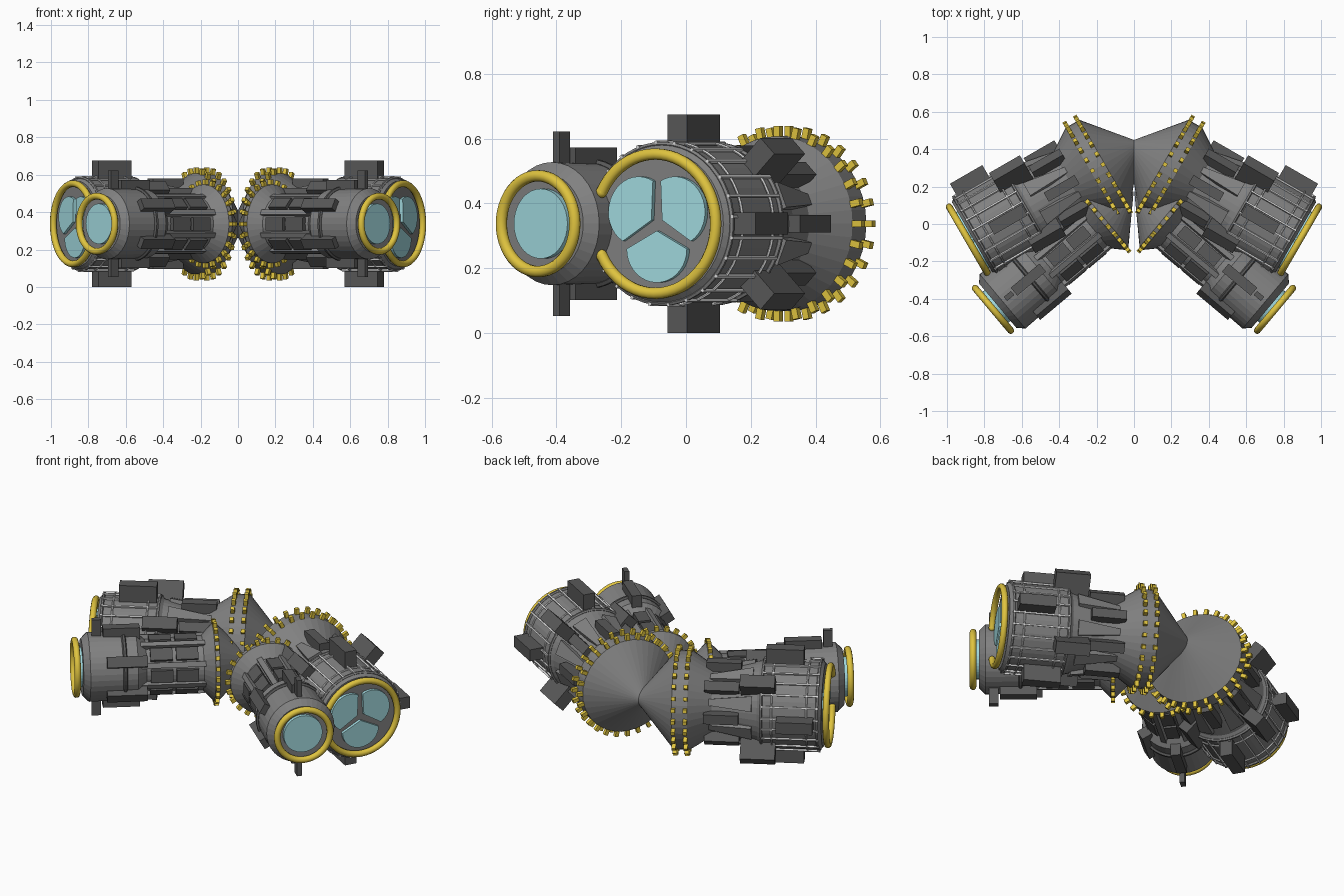
import bpy, bmesh, math
from mathutils import Matrix, Vector

if "Cube" in bpy.data.objects:
    bpy.data.objects.remove(bpy.data.objects["Cube"])

ZC = 0.3375  # height of every engine axis


def material(name, rgb):
    m = bpy.data.materials.new(name)
    m.diffuse_color = (*rgb, 1)
    m.use_nodes = True
    m.node_tree.nodes["Principled BSDF"].inputs["Base Color"].default_value = m.diffuse_color
    return m


GREY = material("hull grey", (0.22, 0.22, 0.22))
DARK = material("dark grey", (0.10, 0.10, 0.10))
PALE = material("pale pipe grey", (0.70, 0.70, 0.70))
YELLOW = material("yellow", (0.74, 0.55, 0.05))
GLASS = material("pale cyan glass", (0.36, 0.70, 0.74))


def frame(x, y, deg):
    """Local x runs outward along the engine, y is sideways, z is up."""
    return Matrix.Translation((x, y, ZC)) @ Matrix.Rotation(math.radians(deg), 4, 'Z')


BIG = frame(0.166, 0.318, -30)
SMALL = frame(0.174, 0.030, -40)


def finish(bm, name, mat, M, smooth=False):
    """Place the part on the right side, mirror it to the left, make an object."""
    bmesh.ops.recalc_face_normals(bm, faces=bm.faces)
    bm.transform(M)
    geo = bmesh.ops.duplicate(bm, geom=bm.verts[:] + bm.edges[:] + bm.faces[:])["geom"]
    for v in [g for g in geo if isinstance(g, bmesh.types.BMVert)]:
        v.co.x = -v.co.x
    bmesh.ops.reverse_faces(bm, faces=[g for g in geo if isinstance(g, bmesh.types.BMFace)])
    for f in bm.faces:
        f.smooth = smooth
    me = bpy.data.meshes.new(name)
    bm.to_mesh(me)
    bm.free()
    me.materials.append(mat)
    bpy.context.collection.objects.link(bpy.data.objects.new(name, me))


def lathe(bm, prof, n=40, a0=0.0, a1=360.0, closed=False):
    """Spin a (t, r) profile around the engine axis."""
    full = abs(a1 - a0 - 360) < 1e-6
    rows = []
    for i in range(n if full else n + 1):
        a = math.radians(a0 + (a1 - a0) * i / n)
        rows.append([bm.verts.new((t, r * math.cos(a), r * math.sin(a))) for t, r in prof])
    m = len(prof)
    for i in range(n):
        p, q = rows[i], rows[(i + 1) % len(rows)]
        for j in range(m if closed else m - 1):
            k = (j + 1) % m
            bm.faces.new((p[j], p[k], q[k], q[j]))
    bmesh.ops.remove_doubles(bm, verts=bm.verts, dist=1e-5)


def torus(bm, t, R, r, n=48, a0=0.0, a1=360.0, sides=10):
    prof = [(t + r * math.cos(2 * math.pi * i / sides), R + r * math.sin(2 * math.pi * i / sides))
            for i in range(sides)]
    lathe(bm, prof, n, a0, a1, True)


def block(bm, a, t0, t1, r0, r1, w, tip=1.0):
    """Box standing on the hull at angle a; tip < 1 narrows its inner end."""
    vs = bmesh.ops.create_cube(bm, size=1)["verts"]
    for v in vs:
        s = tip if v.co.x < 0 else 1.0
        v.co = Vector((t0 + (t1 - t0) * (v.co.x + .5),
                       r0 + (r1 - r0) * (v.co.y + .5) * s, v.co.z * w * s))
    bmesh.ops.rotate(bm, verts=vs, cent=(0, 0, 0), matrix=Matrix.Rotation(math.radians(a), 3, 'X'))


def blocks(name, mat, M, specs):
    bm = bmesh.new()
    for s in specs:
        block(bm, *s)
    finish(bm, name, mat, M)


def lathed(name, mat, M, prof, n=40):
    bm = bmesh.new()
    lathe(bm, prof, n)
    finish(bm, name, mat, M)


# ---- large rear engines ----
lathed("large_engine_hull", GREY, BIG,
       [(-.235, 0), (-.01, .27), (.075, .27), (.20, .188), (.30, .188), (.45, .230),
        (.465, .243), (.785, .243), (.80, .228), (.80, 0)])
blocks("large_gear_teeth", YELLOW, BIG,
       [(i * 360 / 28, t - .011, t + .011, .255, .302, .021) for t in (0, .065) for i in range(28)])
blocks("large_neck_fins", DARK, BIG, [(i * 45, .16, .35, .17, .242, .055) for i in range(8)])
blocks("large_neck_spikes", GREY, BIG,
       [(22.5 + i * 45, .12, .42, .17, .235, .085, .25) for i in range(8)])
blocks("large_body_boxes", DARK, BIG,
       [(a, .485, .69, .22, .3375, .068) for a in (90, 270)]
       + [(a, .36, .55, .19, .34, .07) for a in (45, 315)]
       + [(0, .56, .76, .22, .32, .068)]
       + [(a, .36, .55, .19, .29, .07) for a in (135, 225)])

# pipes and hoops round the large body
bm = bmesh.new()
for i in range(24):
    block(bm, i * 15 + 5, .475, .785, .247, .257, .009)
for t in (.53, .72):
    torus(bm, t, .251, .005, sides=6)
finish(bm, "large_body_pipes", PALE, BIG)
bm = bmesh.new()
for t in (.472, .778):
    torus(bm, t, .245, .009, sides=6)
finish(bm, "large_body_hoops", GREY, BIG)

# three window panes on the end face
bm = bmesh.new()
for c in (30, 150, 270):
    pts = [(0.022, c)] + [(.182 * math.cos(math.radians(a * .8)), c + a) for a in range(-54, 55, 6)]
    f = bm.faces.new([bm.verts.new((.799, r * math.cos(math.radians(a)), r * math.sin(math.radians(a))))
                      for r, a in pts])
    ext = bmesh.ops.extrude_face_region(bm, geom=[f])["geom"]
    for v in [g for g in ext if isinstance(g, bmesh.types.BMVert)]:
        v.co.x += .018
finish(bm, "large_window_panes", GLASS, BIG)

# open yellow ring with rounded ends
bm = bmesh.new()
torus(bm, .825, .215, .018, a0=-153, a1=153)
for a in (-153, 153):
    p = (.825, .215 * math.cos(math.radians(a)), .215 * math.sin(math.radians(a)))
    bmesh.ops.create_uvsphere(bm, u_segments=10, v_segments=8, radius=.018,
                              matrix=Matrix.Translation(p))
finish(bm, "large_yellow_ring", YELLOW, BIG, True)

# ---- small front engines ----
lathed("small_engine_hull", GREY, SMALL,
       [(-.225, 0), (-.012, .21), (.012, .21), (.07, .15), (.38, .14), (.43, .185),
        (.69, .19), (.725, .155), (.725, 0)], 36)
blocks("small_gear_teeth", YELLOW, SMALL,
       [(i * 15, -.011, .011, .195, .236, .022) for i in range(24)])
blocks("small_neck_panels", DARK, SMALL,
       [(i * 45, t, t + .12, .12, .162, .07) for i in range(8) for t in (.10, .24)])
blocks("small_neck_ridges", GREY, SMALL,
       [(22.5 + i * 45, .06, .41, .12, .165, .03) for i in range(8)])
blocks("small_body_boxes", DARK, SMALL,
       [(a, .41, .61, .16, .235, .055) for a in (90, 270)]
       + [(a, .38, .60, .16, .22, .06) for a in (35, 150, 210, 325)]
       + [(a, .62, .67, .16, .285, .028) for a in (90, 270)])
bm = bmesh.new()
torus(bm, .50, .188, .012, sides=6)
finish(bm, "small_body_hoop", DARK, SMALL)

# round window and yellow ring
lathed("small_window", GLASS, SMALL, [(.724, .108), (.745, .108), (.745, 0)], 36)
bm = bmesh.new()
torus(bm, .757, .148, .018)
finish(bm, "small_yellow_ring", YELLOW, SMALL, True)
